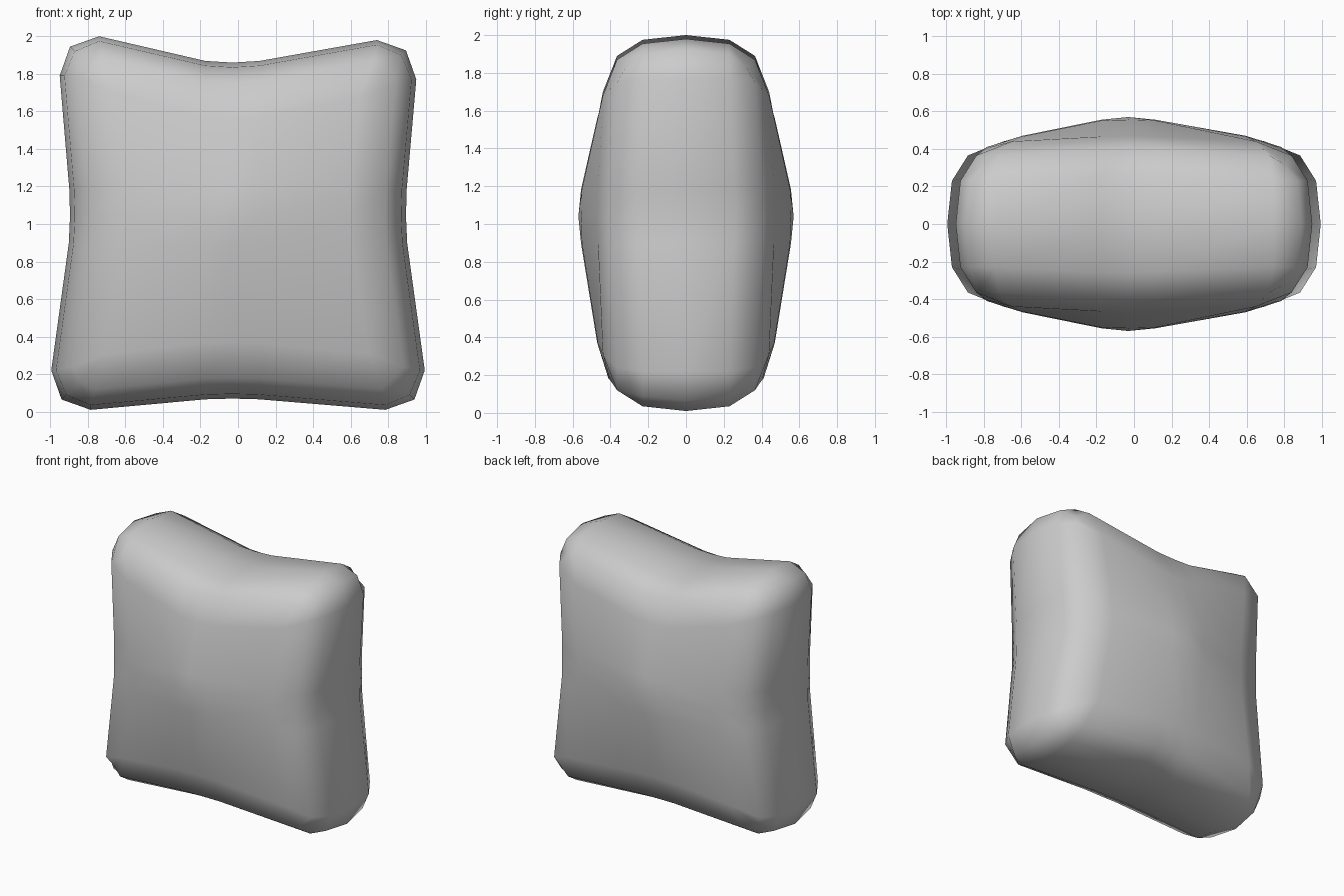
import bpy, bmesh

if "Cube" in bpy.data.objects:
    bpy.data.objects.remove(bpy.data.objects["Cube"])

# Lattice lines of a unit box: rim, bevel line, and a narrow strip through the middle
WIDE = [-1, -.75, -.16, 0, .16, .75, 1]
DEEP = [-1, -.6, 0, .6, 1]


def ramp(q, power):
    return min(abs(q) / .75, 1) ** power


def in_plane(p, q, v, mid, corner):
    """Width or height coordinate: pinched in at the middle, rounded at the rim."""
    a, b, c = abs(p), abs(v), abs(q)
    s = 1 if p > 0 else -1
    ext = mid + (corner - mid) * ramp(q, 1.75)
    if a == 1:
        pull = .11 if b == 1 else .025 if b > 0 else 0
        if c == 1:
            pull = .15 if b == 1 else pull + .055
        return s * (ext - pull)
    if a == .75:
        inset = .21
        if b == 1:
            inset = .23 if c == 1 else .30
        return s * (ext - inset)
    return p * .9


def depth(u, v, w):
    """Depth coordinate: domed faces that thin out toward the corners."""
    b = abs(v)
    s = 1 if v > 0 else -1
    tu, tw = ramp(u, 1.25), ramp(w, 1.25)
    if b == 1:
        rims = (abs(u) == 1) + (abs(w) == 1)
        if rims == 2:
            return s * .32
        if rims == 1:
            return s * (.41 - .045 * min(tu, tw))
        return s * (.57 - .1 * max(tu, tw) - .03 * min(tu, tw))
    if b > 0:
        return s * (.26 - .03 * min(tu, tw))
    return 0


def place(u, v, w):
    x = in_plane(u, w, v, .895, .95 if w > 0 else .995)
    z = in_plane(w, u, v, .86 if w > 0 else .93, .99)
    if abs(u) < .5:
        x -= .03
    if abs(w) < .5:
        z += .04
    if w > .5 and abs(u) > .5:
        z += .01 if u < 0 else -.01
    return x, depth(u, v, w), z + 1


# Cushion: six lattice sheets welded into one closed surface
bm = bmesh.new()
lines = [WIDE, DEEP, WIDE]
verts = {}
for axis in range(3):
    i, j = [k for k in range(3) if k != axis]
    for side in (-1, 1):
        def vert(m, n):
            key = [side] * 3
            key[i], key[j] = lines[i][m], lines[j][n]
            key = tuple(key)
            if key not in verts:
                verts[key] = bm.verts.new(place(*key))
            return verts[key]
        for m in range(len(lines[i]) - 1):
            for n in range(len(lines[j]) - 1):
                bm.faces.new([vert(m, n), vert(m + 1, n), vert(m + 1, n + 1), vert(m, n + 1)])
bmesh.ops.recalc_face_normals(bm, faces=bm.faces)
for f in bm.faces:
    f.smooth = True

mesh = bpy.data.meshes.new("cushion")
bm.to_mesh(mesh)
bm.free()
cushion = bpy.data.objects.new("cushion", mesh)
bpy.context.collection.objects.link(cushion)
